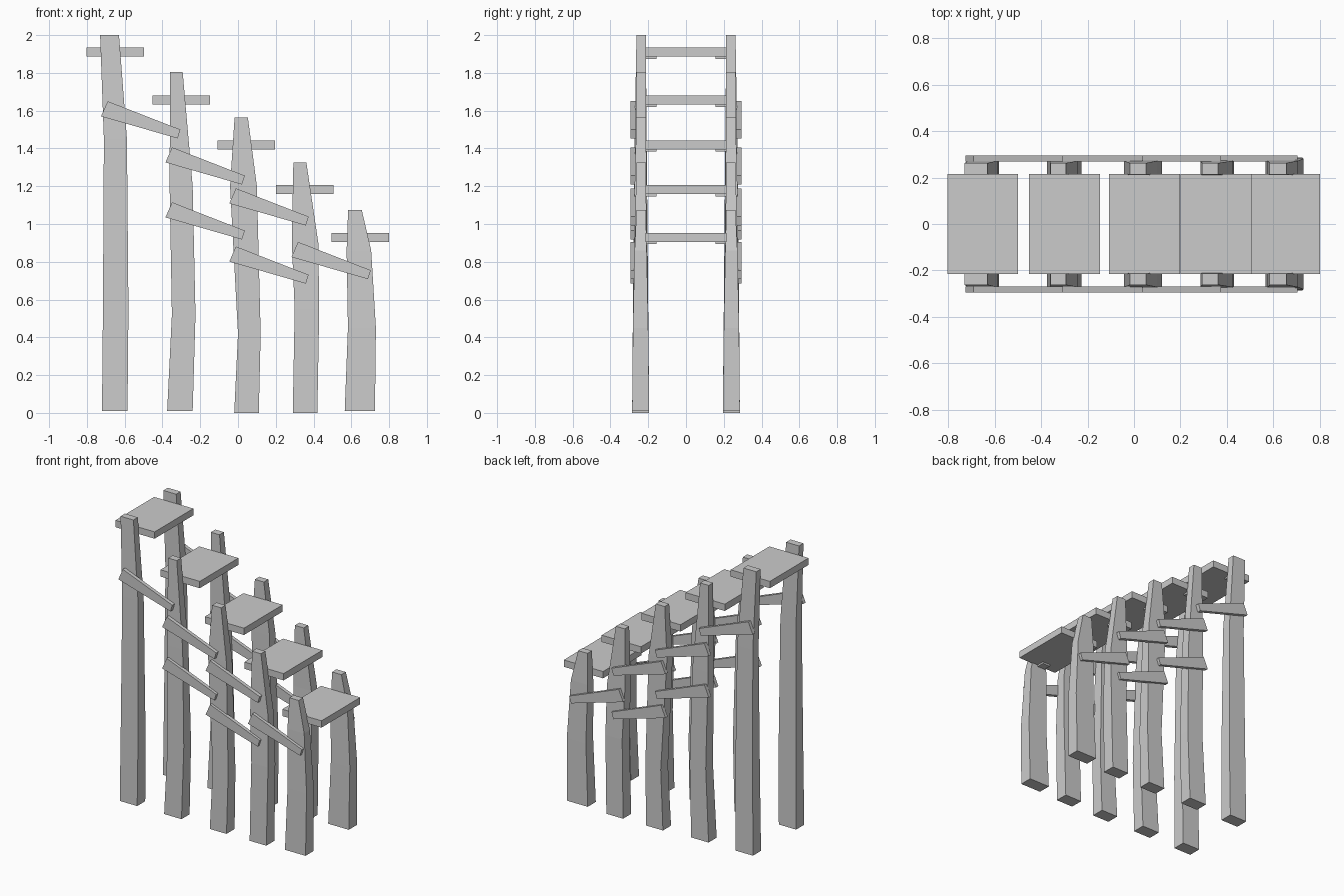
import bpy

if "Cube" in bpy.data.objects:
    bpy.data.objects.remove(bpy.data.objects["Cube"])


def loft(name, rings):
    """Skin a stack of four-cornered rings and cap both ends."""
    verts = [v for r in rings for v in r]
    faces = [(3, 2, 1, 0)]
    for k in range(len(rings) - 1):
        a, b = k * 4, k * 4 + 4
        for i in range(4):
            j = (i + 1) % 4
            faces.append((a + i, a + j, b + j, b + i))
    n = len(verts) - 4
    faces.append((n, n + 1, n + 2, n + 3))
    me = bpy.data.meshes.new(name)
    me.from_pydata(verts, [], faces)
    ob = bpy.data.objects.new(name, me)
    bpy.context.collection.objects.link(ob)
    return ob


def rect(x0, x1, y0, y1, z):
    return [(x0, y0, z), (x1, y0, z), (x1, y1, z), (x0, y1, z)]


def box(name, x0, x1, y0, y1, z0, z1):
    return loft(name, [rect(x0, x1, y0, y1, z0), rect(x0, x1, y0, y1, z1)])


def mirror_y(ob):
    m = ob.modifiers.new("mirror", 'MIRROR')
    m.use_axis = (False, True, False)
    m.use_mirror_merge = False


# posts: (x left, x right, z) from foot to tip, slightly crooked
posts = [
    [(-.72, -.585, .01), (-.715, -.58, .55), (-.71, -.588, 1.45), (-.73, -.63, 2.0)],
    [(-.375, -.24, .01), (-.35, -.225, .52), (-.362, -.24, 1.2), (-.36, -.293, 1.805)],
    [(-.02, .11, 0), (0, .12, .42), (-.042, .10, 1.2), (-.018, .052, 1.565)],
    [(.29, .42, 0), (.30, .43, .55), (.285, .425, .9), (.293, .362, 1.325)],
    [(.565, .725, .01), (.582, .73, .45), (.575, .705, .86), (.583, .655, 1.075)],
]
depths = [(-.285, -.195), (-.281, -.20), (-.272, -.208), (-.262, -.213)]
for i, p in enumerate(posts, 1):
    ob = loft(f"post_{i}", [rect(a, b, *d, z) for (a, b, z), d in zip(p, depths)])
    mirror_y(ob)

# step planks with a small cleat under each end
steps = [(-.803, 1.91), (-.452, 1.656), (-.108, 1.419), (.20, 1.182), (.495, .929)]
for i, (x, z) in enumerate(steps, 1):
    box(f"step_plank_{i}", x, x + .305, -.215, .215, z - .024, z + .024)
    cx = (posts[i - 1][3][0] + posts[i - 1][3][1]) / 2
    mirror_y(box(f"cleat_{i}", cx - .03, cx + .03, -.235, -.155, z - .036, z - .02))

# tapered diagonal braces on the outer sides
profile = [(-.725, 1.57), (-.32, 1.453), (-.305, 1.50), (-.69, 1.65)]
offsets = [(0, 0), (.341, -.244), (.341, -.535), (.679, -.461), (.679, -.769), (1.008, -.745)]
for i, (dx, dz) in enumerate(offsets, 1):
    ob = loft(f"side_brace_{i}", [[(x + dx, y, z + dz) for x, z in reversed(profile)]
                                  for y in (-.294, -.268)])
    for poly in ob.data.polygons:
        poly.use_smooth = False
    import bmesh
    bm = bmesh.new()
    bm.from_mesh(ob.data)
    bmesh.ops.recalc_face_normals(bm, faces=bm.faces)
    bm.to_mesh(ob.data)
    bm.free()
    mirror_y(ob)
